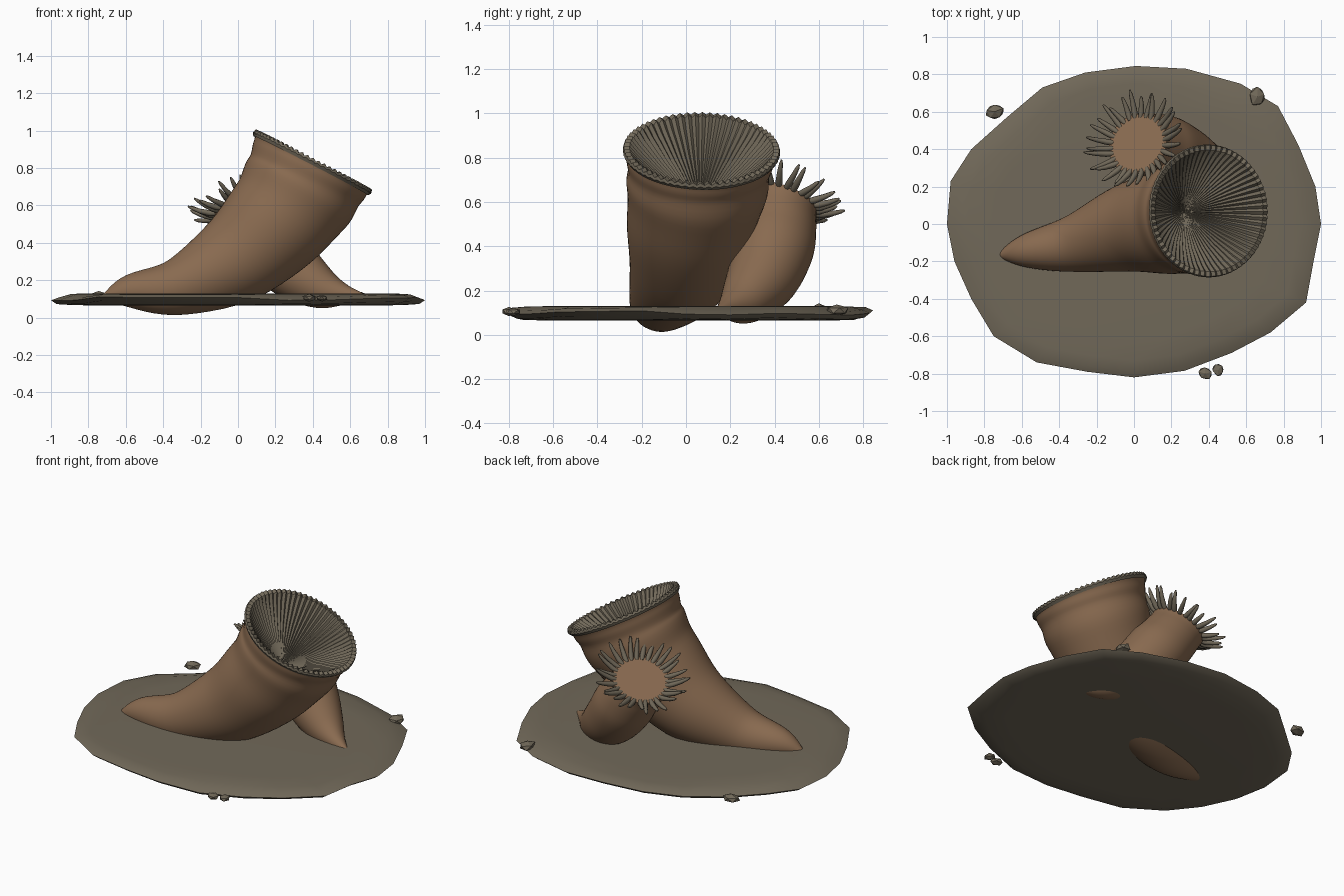
import bpy, bmesh, math, random
from mathutils import Vector

random.seed(4)
cube = bpy.data.objects.get("Cube")
if cube:
    bpy.data.objects.remove(cube)


def material(name, color):
    mat = bpy.data.materials.new(name)
    mat.use_nodes = True
    mat.diffuse_color = color
    mat.node_tree.nodes["Principled BSDF"].inputs["Base Color"].default_value = color
    return mat


BROWN = material("warm brown", (0.25, 0.145, 0.08, 1))
GREY = material("stone grey", (0.165, 0.14, 0.10, 1))


def skin(name, rings, mat, sharp=40, cap_start=True, cap_end=True):
    """Join rings of points into a closed tube."""
    bm = bmesh.new()
    loops = [[bm.verts.new(p) for p in ring] for ring in rings]
    for low, high in zip(loops, loops[1:]):
        count = len(low)
        for i in range(count):
            j = (i + 1) % count
            bm.faces.new((low[i], low[j], high[j], high[i]))
    if cap_start:
        bm.faces.new(loops[0][::-1])
    if cap_end:
        bm.faces.new(loops[-1])
    bmesh.ops.recalc_face_normals(bm, faces=bm.faces)
    mesh = bpy.data.meshes.new(name)
    bm.to_mesh(mesh)
    bm.free()
    mesh.materials.append(mat)
    obj = bpy.data.objects.new(name, mesh)
    bpy.context.collection.objects.link(obj)
    bpy.ops.object.select_all(action="DESELECT")
    obj.select_set(True)
    bpy.context.view_layer.objects.active = obj
    bpy.ops.object.shade_smooth_by_angle(angle=math.radians(sharp))
    return obj


def frame(axis):
    axis = Vector(axis).normalized()
    side = axis.cross(Vector((0, 0, 1))).normalized()
    return axis, side, side.cross(axis)


def circle(center, axis, radius, count):
    axis, a, b = frame(axis)
    turns = [math.tau * i / count for i in range(count)]
    return [Vector(center) + radius * (a * math.cos(t) + b * math.sin(t)) for t in turns]


def smooth_path(keys, steps):
    """Catmull-Rom interpolation of (x, y, z, radius) keys."""
    keys = [Vector(k) for k in keys]
    keys = [2 * keys[0] - keys[1]] + keys + [2 * keys[-1] - keys[-2]]
    path = []
    for p, q, r, s in zip(keys, keys[1:], keys[2:], keys[3:]):
        for i in range(steps):
            t = i / steps
            path.append(q + 0.5 * t * (r - p + t * (2 * p - 5 * q + 4 * r - s
                                                   + t * (3 * (q - r) + s - p))))
    return path + [keys[-2]]


def horn(name, keys, end_axis, count, wrinkle, cap_end):
    """Curved horn whose mouth faces end_axis."""
    path = smooth_path(keys, 6)
    last = len(path) - 1
    rings = []
    for i, p in enumerate(path):
        tangent = (path[min(i + 1, last)] - path[max(i - 1, 0)]).xyz.normalized()
        blend = max(0, (i / last - 0.6) / 0.4)
        axis = tangent.lerp(Vector(end_axis).normalized(), blend)
        radius = p.w * (1 + wrinkle * math.sin(i * 0.9) * (i / last))
        rings.append(circle(p.xyz, axis, radius, count))
    return skin(name, rings, BROWN, 60, cap_end=cap_end)


# Stone slab with an uneven rim
outline = [(1, 0), (.97, .2), (.88, .42), (.77, .63), (.57, .75), (.28, .83),
           (.01, .845), (-.26, .81), (-.49, .73), (-.68, .57), (-.87, .4), (-.98, .23),
           (-1, 0), (-.96, -.2), (-.87, -.4), (-.75, -.6), (-.52, -.74), (-.25, -.79),
           (0, -.82), (.27, -.785), (.52, -.69), (.73, -.58), (.92, -.42), (.96, -.2)]
wobble = [random.uniform(-0.012, 0.012) for p in outline]
slab = []
for scale, z, uneven in ((0.75, .064, 0), (0.9, .068, 0), (0.97, .08, 1), (1, .1, 1),
                         (0.96, .115, 1), (0.89, .127, 0), (0.75, .13, 0)):
    slab.append([Vector((x * scale, y * scale, z + w * uneven))
                 for (x, y), w in zip(outline, wobble)])
skin("base_slab", slab, GREY, 60)

# Large horn
mouth = Vector((.40, .07, .835))
mouth_axis = Vector((.46, .02, .89)).normalized()
horn("large_horn",
     [(-.74, -.17, .10, .004), (-.585, -.145, .14, .088), (-.32, -.105, .165, .155),
      (-.02, -.02, .31, .24), (.2, .02, .51, .288), (.32, .05, .67, .318),
      (.37, .06, .765, .325), (*mouth, .35)],
     mouth_axis, 64, 0.012, False)

# Pleated funnel inside the large mouth
pleats = 64
funnel = []
for radius, depth, fold in ((.345, -.025, 0), (.355, -.008, .003), (.35, .006, .006),
                            (.325, .004, .008), (.29, -.04, .009), (.2, -.13, .008),
                            (.1, -.21, .004), (.004, -.27, 0)):
    ring = circle(mouth + mouth_axis * depth, mouth_axis, radius, pleats * 2)
    funnel.append([p + mouth_axis * (fold if i % 2 else -fold)
                   for i, p in enumerate(ring)])
skin("pleated_funnel", funnel, GREY, 20, cap_start=False)

# Small horn with a closed, slightly sunken face
face_center = Vector((.02, .43, .61))
face_axis = Vector((-.4, .3, .87)).normalized()
horn("small_horn",
     [(.69, .14, .115, .004), (.56, .2, .125, .06), (.43, .27, .165, .118),
      (.28, .35, .27, .165), (.16, .40, .41, .182), (.08, .42, .52, .172),
      (*face_center, .168)],
     face_axis, 40, 0.008, True)

# Tentacles around the small mouth
tentacles = 30
_, across, upward = frame(face_axis)
for i in range(tentacles):
    angle = math.tau * i / tentacles
    out = across * math.cos(angle) + upward * math.sin(angle)
    reach = random.uniform(0.1, 0.14)
    lift = random.uniform(0.05, 0.1)
    sway = face_axis.cross(out) * random.uniform(-0.025, 0.025)
    start = face_center + out * 0.148 - face_axis * 0.01
    rings = []
    for t, thick in ((0, .013), (0.3, .016), (0.65, .0125), (0.9, .009), (1, .004)):
        point = start + out * reach * t + face_axis * lift * (0.4 * t + 0.6 * t * t) + sway * t
        rings.append(circle(point, out * reach + face_axis * lift * (0.4 + t), thick, 8))
    skin("tentacle", rings, GREY, 60)

# Pebbles beside the slab
for x, y, z, size in ((-.745, .6, .115, .052), (.66, .68, .11, .055),
                      (.38, -.8, .105, .04), (.45, -.78, .105, .036)):
    bpy.ops.mesh.primitive_ico_sphere_add(subdivisions=1, radius=size, location=(x, y, z))
    pebble = bpy.context.object
    pebble.name = "pebble"
    pebble.scale = (1, 0.85, 0.5)
    pebble.rotation_euler.z = random.uniform(0, math.pi)
    for vert in pebble.data.vertices:
        vert.co *= random.uniform(0.88, 1.1)
    pebble.data.materials.append(GREY)
